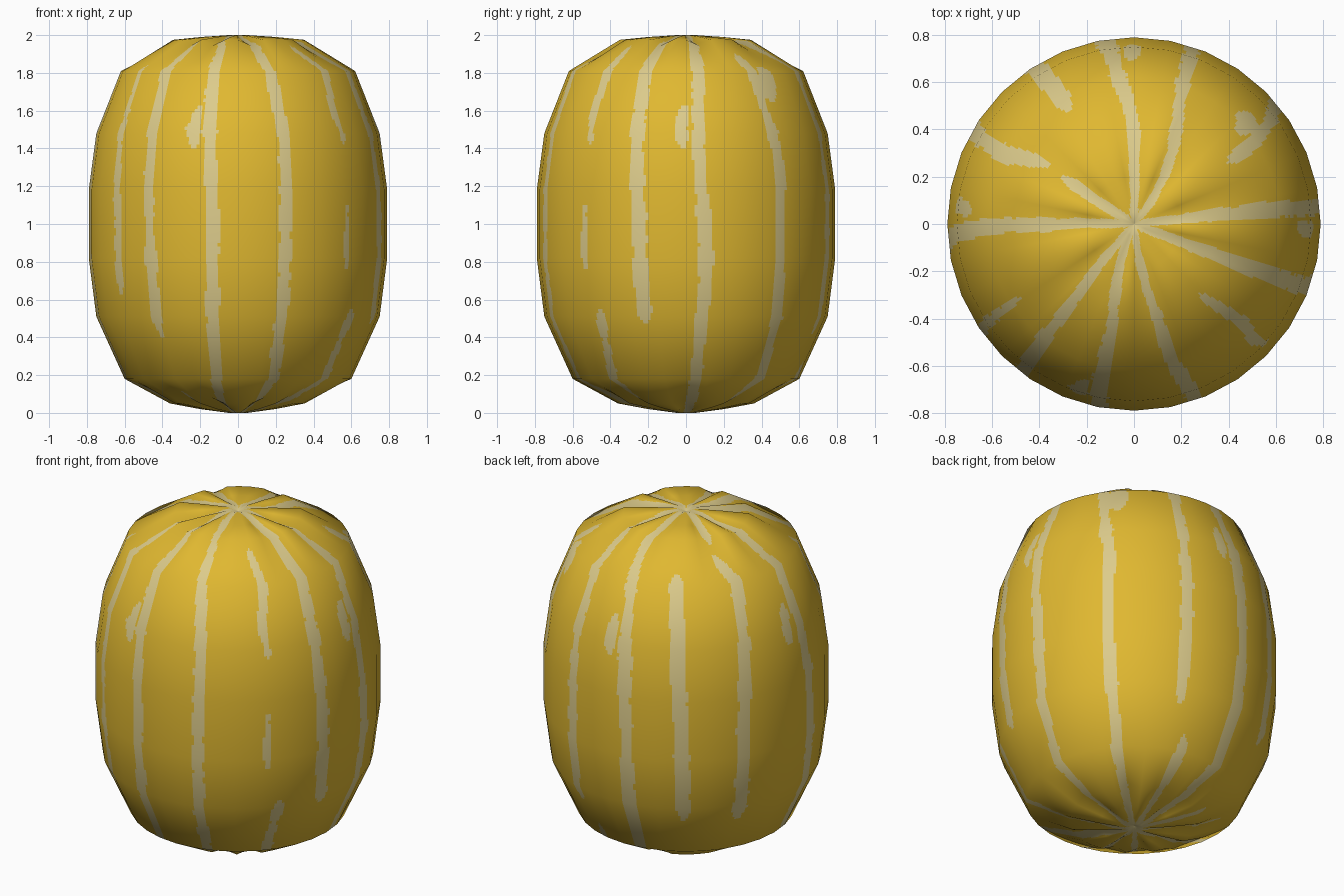
import bpy, math
from mathutils import Vector, noise

if "Cube" in bpy.data.objects:
    bpy.data.objects.remove(bpy.data.objects["Cube"])

SIDES, SUB, STEP = 32, 10, 0.02

# melon outline (radius, height), bottom to top
PROFILE = [(.003, .015), (.05, 0), (.2, .02), (.36, .05), (.60, .18), (.75, .51), (.79, .82),
           (.79, 1.18), (.75, 1.48), (.62, 1.81), (.35, 1.975), (.2, 1.99), (.05, 2), (.003, 1.985)]
BOT, TOP = -.42, 2.43      # stripe coordinate at the two poles

# long stripes: half width, [(coordinate, angle from front)]
STRIPES = [
    (.026, [(.62, -54), (1.0, -53.5), (1.4, -56), (1.86, -57)]),
    (.036, [(.40, -35), (1.0, -36.5), (1.7, -38), (2.0, -38), (TOP, -42)]),
    (.036, [(BOT, -18), (.2, -11), (1.0, -9.5), (1.6, -12), (2.0, -12), (TOP, -24)]),
    (.034, [(BOT, 18), (.4, 18), (1.4, 19), (1.7, 17), (2.03, 14), (TOP, 5)]),
    (.040, [(.47, 73), (1.0, 71.5), (1.5, 69.7), (2.2, 69), (TOP, 66)]),
    (.038, [(BOT, 94), (.2, 95), (.8, 98), (1.4, 95), (TOP, 97)]),
    (.035, [(BOT, 130), (.2, 131), (1.0, 129), (1.3, 130), (1.75, 125), (1.96, 123)]),
    (.034, [(.42, 161), (1.0, 162), (1.81, 161), (2.0, 156), (2.2, 147), (TOP, 140)]),
    (.040, [(BOT, 190), (1.0, 190), (1.5, 188), (1.81, 186), (2.03, 180), (TOP, 180)]),
    (.044, [(.42, 214), (1.0, 213), (1.88, 210)]),
    (.042, [(.4, 239), (1.0, 239), (1.81, 242), (2.0, 235)]),
    (.040, [(BOT, 280), (1.0, 276), (1.5, 273), (1.81, 271), (TOP, 269)]),
]
# broken pieces and side patches
STRIPES += [
    (.030, [(BOT, 46), (.18, 50), (.56, 53)]),
    (.018, [(.75, 47), (1.11, 47)]),
    (.030, [(1.42, 48), (1.6, 46), (1.81, 48), (2.03, 43)]),
    (.060, [(1.64, 132), (1.85, 132)]),
    (.038, [(BOT, 165), (.27, 166)]),
    (.030, [(BOT, 215), (.0, 217)]),
    (.030, [(BOT, 245), (.08, 244)]),
    (.030, [(BOT, 318), (.05, 320)]),
    (.040, [(2.06, 237), (TOP, 239)]),
]
STRIPES += [(.036, [(1.39, a + 1), (1.5, a), (1.63, a + 1.5)]) for a in (-18.5, 88, 180, 264)]

TOP_FOLDS = [round(a / 11.25) % SIDES for a in (-40, -20, 8, 67, 96, 143, 180, 239, 269)]
BOT_FOLDS = [round(a / 11.25) % SIDES for a in (-18, 18, 47, 95, 130, 165, 190, 245, 280, 318)]


def coarse(i, j):
    """Corner of the low-poly melon, with the folds pressed in near both ends."""
    r, z = PROFILE[i]
    if .1 < r < .4:
        if z > 1 and j % SIDES in TOP_FOLDS:
            z -= .03
        if z < 1 and j % SIDES in BOT_FOLDS:
            z += .03
    a = 2 * math.pi * j / SIDES
    return Vector((r * math.sin(a), -r * math.cos(a), z))


def coarse_normal(i, j):
    up = coarse(min(i + 1, len(PROFILE) - 1), j) - coarse(max(i - 1, 0), j)
    around = coarse(i, j + 1) - coarse(i, j - 1)
    return around.cross(up).normalized()


def coordinate(r, z):
    if z > 1.81:
        return 1.81 + .62 - r
    if z < .18:
        return .18 - .60 + r
    return z


def on_stripe(s, r, ang):
    """True where a ragged cream stripe covers this spot."""
    a = math.radians(ang)
    p = Vector((math.sin(a) * 3, math.cos(a) * 3, s * 11))
    wob = noise.noise(p) * .014 + noise.noise(p * 2.3) * .007
    for hw, pts in STRIPES:
        if not pts[0][0] <= s <= pts[-1][0]:
            continue
        for (s0, a0), (s1, a1) in zip(pts, pts[1:]):
            if s0 <= s <= s1:
                mid = a0 + (a1 - a0) * (s - s0) / (s1 - s0)
                break
        d = abs((ang - mid + 180) % 360 - 180)
        end = 1.0                                    # round off the free ends
        if pts[0][0] > BOT:
            end = min(end, (s - pts[0][0]) / .07)
        if pts[-1][0] < TOP:
            end = min(end, (pts[-1][0] - s) / .07)
        width = (hw + wob) * (.4 + .6 * r / .79) * math.sqrt(max(end, 0))
        if math.radians(d) * r < width:
            return True
    return False


# fine grid lying on the low-poly faces, so stripes can be cut by face
rows = []
for i in range(len(PROFILE) - 1):
    (r0, z0), (r1, z1) = PROFILE[i], PROFILE[i + 1]
    n = max(1, round(math.hypot(r1 - r0, z1 - z0) / STEP))
    rows += [(i, k / n) for k in range(n)]
rows.append((len(PROFILE) - 2, 1.0))
cols = SIDES * SUB

P = [[coarse(i, j) for j in range(SIDES)] for i in range(len(PROFILE))]
N = [[coarse_normal(i, j) for j in range(SIDES)] for i in range(len(PROFILE))]


def blend(G, i, t, c):
    j, u = c // SUB, (c % SUB) / SUB
    k = (j + 1) % SIDES
    return G[i][j].lerp(G[i][k], u).lerp(G[i + 1][j].lerp(G[i + 1][k], u), t)


verts, normals, faces, mats = [], [], [], []
for i, t in rows:
    for c in range(cols):
        verts.append(blend(P, i, t, c))
        normals.append(blend(N, i, t, c).normalized())
for q in range(len(rows) - 1):
    i, t = rows[q]
    t2 = rows[q + 1][1] or 1.0
    t = (t + t2) / 2
    r = PROFILE[i][0] * (1 - t) + PROFILE[i + 1][0] * t
    z = PROFILE[i][1] * (1 - t) + PROFILE[i + 1][1] * t
    s = coordinate(r, z)
    for c in range(cols):
        d = (c + 1) % cols
        faces.append((q * cols + c, q * cols + d, (q + 1) * cols + d, (q + 1) * cols + c))
        mats.append(1 if on_stripe(s, r, (c + .5) * 360 / cols) else 0)
last = (len(rows) - 1) * cols
faces += [tuple(reversed(range(cols))), tuple(range(last, last + cols))]
mats += [1, 1]

mesh = bpy.data.meshes.new("melon")
mesh.from_pydata(verts, [], faces)
for name, col in (("golden_rind", (.745, .479, .030, 1)), ("cream_stripe", (.72, .60, .26, 1))):
    m = bpy.data.materials.new(name)
    m.diffuse_color = col
    m.use_nodes = True
    m.node_tree.nodes["Principled BSDF"].inputs["Base Color"].default_value = m.diffuse_color
    mesh.materials.append(m)
mesh.polygons.foreach_set("material_index", mats)
mesh.polygons.foreach_set("use_smooth", [True] * len(faces))
mesh.update()
mesh.normals_split_custom_set_from_vertices(normals)
melon = bpy.data.objects.new("melon", mesh)
bpy.context.collection.objects.link(melon)
